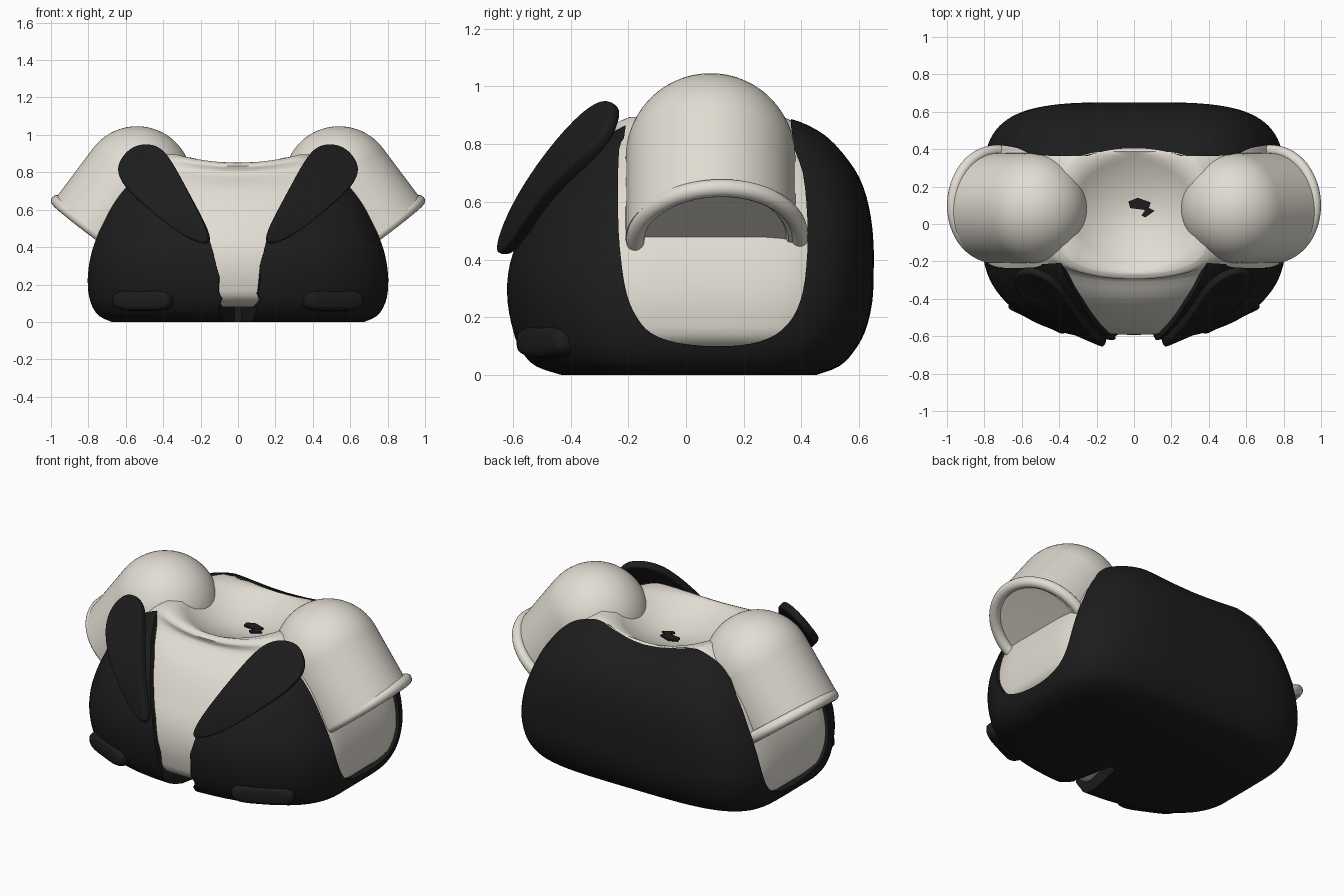
import bpy, bmesh, math
from mathutils import Matrix

if "Cube" in bpy.data.objects:
    bpy.data.objects.remove(bpy.data.objects["Cube"])


def material(name, rgb):
    m = bpy.data.materials.new(name)
    m.diffuse_color = (*rgb, 1)
    m.use_nodes = True
    m.node_tree.nodes["Principled BSDF"].inputs["Base Color"].default_value = m.diffuse_color
    return m


LIGHT = material("warm_white", (0.76, 0.725, 0.65))
DARK = material("soft_black", (0.012, 0.012, 0.012))


def activate(ob):
    bpy.ops.object.select_all(action='DESELECT')
    ob.select_set(True)
    bpy.context.view_layer.objects.active = ob


def smooth(ob, angle=40):
    activate(ob)
    bpy.ops.object.shade_smooth_by_angle(angle=math.radians(angle))


def make(name, verts, faces, mat, angle=40):
    me = bpy.data.meshes.new(name)
    me.from_pydata(verts, [], faces)
    bm = bmesh.new()
    bm.from_mesh(me)
    bmesh.ops.recalc_face_normals(bm, faces=bm.faces)
    bm.to_mesh(me)
    bm.free()
    ob = bpy.data.objects.new(name, me)
    bpy.context.collection.objects.link(ob)
    me.materials.append(mat)
    smooth(ob, angle)
    return ob


def loft(rings):
    n = len(rings[0])
    verts = [v for r in rings for v in r]
    faces = [(k * n + i, k * n + (i + 1) % n, (k + 1) * n + (i + 1) % n, (k + 1) * n + i)
             for k in range(len(rings) - 1) for i in range(n)]
    faces += [tuple(range(n)), tuple(range(len(verts) - n, len(verts)))]
    return verts, faces


def refine(pts, steps):
    """Smooth curve through the given tuples."""
    out = []
    for i in range(len(pts) - 1):
        p0, p1, p2, p3 = pts[max(i - 1, 0)], pts[i], pts[i + 1], pts[min(i + 2, len(pts) - 1)]
        for k in range(steps):
            t = k / steps
            out.append(tuple(.5 * (2 * b + (c - a) * t + (2 * a - 5 * b + 4 * c - d) * t * t
                                   + (3 * b - a - 3 * c + d) * t ** 3)
                             for a, b, c, d in zip(p0, p1, p2, p3)))
    return out + [pts[-1]]


# Torso levels: height, half width, front y, back y
BASE = [(0, .675, -.43, .45), (.03, .74, -.52, .53), (.08, .778, -.57, .58), (.15, .80, -.60, .62),
        (.25, .81, -.62, .645), (.35, .80, -.62, .65), (.45, .772, -.595, .65), (.55, .73, -.545, .64),
        (.65, .68, -.485, .615), (.75, .61, -.405, .565), (.83, .53, -.32, .50),
        (.88, .44, -.25, .42), (.90, .36, -.21, .37)]
LEVELS = refine(BASE, 3)
# The shirt lies inside, with a wider neck rim
SHIRT = refine([(z - .008, a - .018, f + .03, b - .018) for z, a, f, b in BASE[3:-2]]
               + [(.872, .43, -.295, .412), (.895, .38, -.262, .388)], 3)
N = 96
EF, EB = 2.3, 3.9   # roundness of the front and the back


def dipped(x, z):
    # the neckline dips between the shoulders
    return z - .045 * max(0, 1 - (x / .33) ** 2) * min(1, max(0, (z - .7) / .2))


def ring(z, a, yf, yb):
    pts = []
    for i in range(N):
        t = 2 * math.pi * i / N
        c, s = math.cos(t), math.sin(t)
        e = 2 / (EB if s > 0 else EF)
        x = a * math.copysign(abs(c) ** e, c)
        y = .1 + (yb - .1) * abs(s) ** e if s > 0 else -.1 + (yf + .1) * abs(s) ** e
        pts.append((x, y, dipped(x, z)))
    return pts


def ellipse(cx, cy, rx, ry, z):
    return [(cx + rx * math.cos(2 * math.pi * i / N), cy + ry * math.sin(2 * math.pi * i / N), z)
            for i in range(N)]


def front_y(x, z):
    _, a, yf, _ = min(LEVELS, key=lambda l: abs(l[0] - z))
    return -.1 + (yf + .1) * max(0, 1 - (x / a) ** EF) ** (1 / EF)


def prism(name, front, back):
    return make(name, *loft([front, back]), DARK)


# Shirt with a shallow round bowl at the neck
rings = [ring(.08, .70, -.46, .48), ring(.11, .76, -.54, .57)] + [ring(*l) for l in SHIRT]
for s in (.97, .88, .78, .65, .5, .35, .2, .08):
    rings.append([(x, y, dipped(x, z)) for x, y, z in
                  ellipse(0, .063, .368 * s, .32 * s, .755 + .137 * s ** 1.8)])
make("shirt", *loft(rings), LIGHT, 60)

# Jacket: outer torso with the arm and neck band, back neckline and front opening cut out
jacket = make("jacket", *loft([ring(*l) for l in LEVELS]), DARK)
U = refine([(-.205, 1.3), (-.208, .87), (-.232, .78), (-.235, .55), (-.225, .4), (-.205, .28), (-.17, .2),
            (-.12, .145), (-.03, .112), (.1, .1), (.22, .108), (.31, .14), (.37, .2), (.405, .29), (.42, .42),
            (.42, .55), (.405, .7), (.365, .85), (.35, 1.3)], 3)
band = prism("band_cutter", [(-1.5, y, z) for y, z in U], [(1.5, y, z) for y, z in U])
neck = prism("neck_cutter", ellipse(0, .11, .49, .295, .7), ellipse(0, .11, .49, .295, 1.3))
# half width at the front, height, half width at the inner end
F = [(.17, -.1, .02), (.17, .08, .02), (.13, .16, .07), (.12, .3, .11), (.15, .43, .15), (.27, .68, .27),
     (.42, .91, .42), (.5, 1.2, .5)]
opening = prism("opening_cutter",
                [(a, -.9, z) for a, z, b in F] + [(-a, -.9, z) for a, z, b in reversed(F)],
                [(b, -.18, z) for a, z, b in F] + [(-b, -.18, z) for a, z, b in reversed(F)])
for cutter in (band, neck, opening):
    cutter.hide_render = True
    mod = jacket.modifiers.new("cut", 'BOOLEAN')
    mod.object, mod.operation, mod.solver = cutter, 'DIFFERENCE', 'EXACT'
    activate(jacket)
    bpy.ops.object.modifier_apply(modifier=mod.name)
    bpy.data.objects.remove(cutter)
smooth(jacket, 40)

LAPEL = [(.145, .405), (.155, .48), (.22, .61), (.30, .76), (.36, .87), (.41, .93), (.48, .95), (.56, .935),
         (.615, .88), (.645, .82), (.63, .75), (.55, .665), (.45, .58), (.35, .50), (.24, .43)]


def lapel_point(x, z, side):
    # leaning plate, bulging in the middle and toward its outer edge
    plane = -.884 + .487 * x + .406 * z
    outer = min(1, max(0, (x - .155 - (z - .48) * .58) / .3))
    bulge = .05 * max(0, 1 - ((z - .68) / .26) ** 2) + .045 * outer * max(0, 1 - ((z - .6) / .22) ** 2)
    surf = front_y(x, z) if z < .8 else 0
    return (side * x, min(plane - bulge, surf - .012), z)


def lathe(name, profile, mat, place):
    ob = make(name, *loft([ellipse(0, 0, r, r, h) for r, h in profile]), mat)
    ob.data.transform(place)
    return ob


for side, tag in ((1, "right"), (-1, "left")):
    # Lapel: curved, rounded plate
    cx, cz = .40, .70
    v, f = loft([[lapel_point(cx + (x - cx) * s, cz + (z - cz) * s, side) for x, z in LAPEL]
                 for s in (1, .93, .7, .4, .12)])
    f.pop(-2)
    lapel = make("lapel_" + tag, v, f, DARK, 60)
    sol = lapel.modifiers.new("thickness", 'SOLIDIFY')
    sol.thickness, sol.offset = .045, 0
    sub = lapel.modifiers.new("round", 'SUBSURF')
    sub.levels = sub.render_levels = 2

    # Short sleeve with a domed shoulder and a recessed end
    tilt = Matrix.Rotation(-side * .6435, 4, 'Y')
    place = Matrix.Translation((side * .75, .085, .472)) @ tilt
    R, L = .294, .35
    dome = [(max(.002, R * math.cos(t)), L + R * math.sin(t))
            for t in [math.pi / 2 * k / 16 for k in range(17)]]
    lathe("sleeve_" + tag, [(.002, .012), (.2, .012), (.262, .01), (.27, 0), (R, 0)] + dome, LIGHT, place)

    # Sleeve cuff ring
    bpy.ops.mesh.primitive_torus_add(major_radius=.284, minor_radius=.031,
                                     major_segments=64, minor_segments=16)
    cuff = bpy.context.object
    cuff.name = "cuff_" + tag
    cuff.data.transform(Matrix.Translation((side * .742, .108, .477)) @ Matrix.Rotation(.05, 4, 'X') @ tilt)
    cuff.data.materials.append(LIGHT)
    smooth(cuff, 60)

    # Pocket pad low on the front: rounded lens
    rr = []
    for s, d in ((.5, -.047), (.8, -.041), (.94, -.025), (1, 0), (.94, .025), (.8, .041), (.5, .047)):
        rr.append([(math.copysign(abs(x) ** .5, x) * (.175 - .057 * (1 - s)), d,
                    math.copysign(abs(z) ** .7, z) * .057 * s) for x, z, _ in ellipse(0, 0, 1, 1, 0)])
    pad = make("pocket_" + tag, *loft(rr), DARK, 60)
    pad.data.transform(Matrix.Translation((side * .505, -.48, .115)) @ Matrix.Rotation(side * .44, 4, 'Z'))

# Small dark patch at the bottom of the neck bowl
P = [(-.03, .12), (.02, .14), (.09, .115), (.08, .085), (.11, .07), (.06, .035), (.04, .045), (.06, .075),
     (-.02, .085)]
prism("neck_patch", [(x, y, .758) for x, y in P], [(x, y, .767) for x, y in P])
